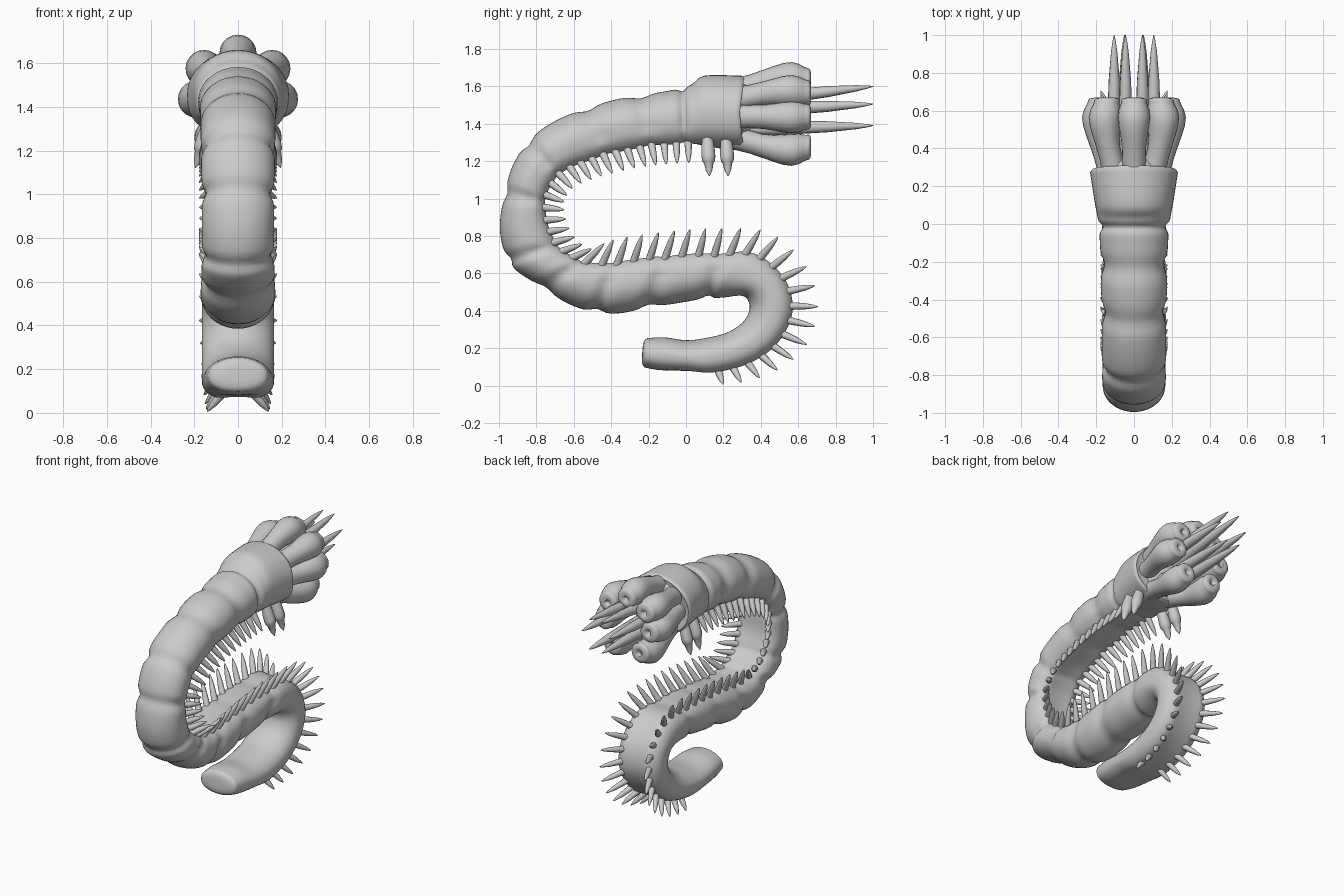
import bpy, bmesh, math
from mathutils import Vector

if "Cube" in bpy.data.objects:
    bpy.data.objects.remove(bpy.data.objects["Cube"])

# Body stations from tail to head: back (y, z), belly (y, z), half width
STATIONS = [
    (-.215, .25, -.225, .10, .13), (-.12, .255, -.14, .08, .145), (0, .24, 0, .07, .155),
    (.1, .25, .16, .06, .16), (.22, .28, .36, .115, .16), (.31, .34, .51, .23, .16),
    (.345, .42, .585, .40, .16), (.31, .48, .54, .58, .16), (.2, .475, .38, .72, .16),
    (.08, .465, .15, .725, .16), (-.2, .42, -.1, .715, .165), (-.4, .39, -.3, .69, .165),
    (-.6, .43, -.47, .67, .165), (-.82, .56, -.57, .69, .163), (-.94, .66, -.66, .75, .16),
    (-.99, .83, -.72, .86, .16), (-.965, 1.03, -.735, .98, .16), (-.91, 1.2, -.71, 1.06, .163),
    (-.79, 1.35, -.63, 1.14, .165), (-.6, 1.455, -.47, 1.2, .165), (-.35, 1.53, -.26, 1.25, .17),
    (-.1, 1.57, -.08, 1.27, .175), (.02, 1.6, .03, 1.275, .185), (.1, 1.65, .12, 1.275, .2),
    (.285, 1.65, .285, 1.265, .225)]
GROOVES = [8.8, 10, 11.4, 12.7, 14.1, 16, 17.6, 19.3, 20.4, 21.6]
LAST = len(STATIONS) - 1


def sample(t):
    """Smooth interpolation of the stations."""
    i = min(int(t), LAST - 1)
    f = t - i
    p = [STATIONS[max(0, min(LAST, i + k))] for k in (-1, 0, 1, 2)]
    v = [b + .5 * f * (c - a + f * (2*a - 5*b + 4*c - d + f * (3*(b - c) + d - a)))
         for a, b, c, d in zip(*p)]
    return Vector((0, v[0], v[1])), Vector((0, v[2], v[3])), v[4]


def loft(name, rings):
    """Skin closed rings of points, closing both ends with a fan."""
    bm = bmesh.new()
    rows = [[bm.verts.new(p) for p in r] for r in rings]
    n = len(rows[0])
    for a, b in zip(rows, rows[1:]):
        for j in range(n):
            bm.faces.new((a[j], a[(j+1) % n], b[(j+1) % n], b[j]))
    for row in (rows[0], rows[-1]):
        c = bm.verts.new(sum((v.co for v in row), Vector()) / n)
        for j in range(n):
            bm.faces.new((row[j], row[(j+1) % n], c))
    bmesh.ops.recalc_face_normals(bm, faces=bm.faces)
    me = bpy.data.meshes.new(name)
    bm.to_mesh(me)
    bm.free()
    ob = bpy.data.objects.new(name, me)
    bpy.context.collection.objects.link(ob)
    bpy.context.view_layer.objects.active = ob
    bpy.ops.object.select_all(action='DESELECT')
    ob.select_set(True)
    bpy.ops.object.shade_smooth_by_angle(angle=math.radians(60))
    return ob


def tube(name, pts, radii, sides=12):
    """Round tube along points with a radius at each."""
    axis = (pts[-1] - pts[0]).normalized()
    a = axis.orthogonal().normalized()
    b = axis.cross(a)
    angs = [2 * math.pi * j / sides for j in range(sides)]
    return loft(name, [[p + r * (a * math.cos(q) + b * math.sin(q)) for q in angs]
                       for p, r in zip(pts, radii)])


def spine(name, base, tip, r):
    fr = (-.2, 0, .3, .6, .85, .95, 1)
    tube(name, [base.lerp(tip, f) for f in fr],
         [r * k for k in (1.3, 1.05, .95, .78, .45, .22, .05)], 10)


def body_ring(t, scale=1, shift=0):
    back, belly, w = sample(t)
    c, up = (back + belly) / 2, (belly - back).normalized()
    h = (belly - back).length / 2
    pinch = sum(math.exp(-((t - g) / .2) ** 2) for g in GROOVES)
    ring = []
    for j in range(40):
        q = 2 * math.pi * j / 40
        s, x = math.sin(q), math.cos(q)
        v = s
        if s > 0:   # flatter belly with a sunken channel
            v = s ** .75
            v -= .2 * max(0, 1 - (x / .6) ** 2) * min(1, max(0, (23.5 - t) / 2), t / 3)
        k = scale * (1.035 - pinch * (.13 if s <= .3 else .06))
        # rim of the collar bows forward at the top and bottom
        bow = .022 * max(0, t - LAST + 1) * (abs(s) - .5)
        ring.append(c + Vector((x * w * k, shift + bow, 0)) + up * v * h * k)
    return ring


# Segmented body, with rounded tail end and recessed collar
rings = [body_ring(0, .35, -.014), body_ring(0, .7, -.012), body_ring(0, .9, -.004)]
rings += [body_ring(i / 8) for i in range(1, LAST * 8 + 1)]
rings += [body_ring(LAST, .95, .014), body_ring(LAST, .85, .008), body_ring(LAST, .5, .03)]
loft("segmented_body", rings)

# Paired belly spines, evenly spaced along the belly, splayed outward
t, travelled, prev, count = 3.1, 1, sample(3.1)[1], 0
while t < 22.1:
    back, belly, w = sample(t)
    travelled += (belly - prev).length
    prev = belly
    gap = .062 if t > 13 else .083
    if travelled >= gap:
        travelled = 0
        count += 1
        d = (belly - back).normalized()
        size = .06 + .06 * min(1, (t - 3.1) / 2)
        if t > 12.5:
            size = .085
        x = .07 + .035 * min(1, (t - 3.1) / 3)
        for s in (-1, 1):
            base = belly + Vector((s * x, 0, 0)) - d * .03
            tip = base + d * (size + .03) + Vector((s * .072, 0, 0))
            spine(f"belly_spine_{count}", base, tip, .02)
    t += .02

# Two pairs of stout front legs
for y in (.12, .22):
    for s in (-1, 1):
        a, b = Vector((s * .13, y - .005, 1.33)), Vector((s * .195, y + .005, 1.12))
        tube("front_leg", [a.lerp(b, f) for f in (0, .3, .5, .62, .66, .85, 1)],
             (.03, .036, .038, .034, .026, .018, .002))

# Head core behind the stalks
tube("head_core", [Vector((0, y, 1.46)) for y in (.2, .28, .32, .35, .37, .38)],
     (.175, .175, .16, .12, .07, .02), 24)

# Ring of seven bulb-ended stalks with dimpled suckers
PROFILE = [(.24, .066), (.34, .062), (.41, .064), (.47, .072), (.52, .081), (.565, .085),
           (.605, .081), (.63, .071), (.645, .068), (.655, .068), (.664, .06), (.669, .04),
           (.666, .02), (.645, .01)]
angs = [2 * math.pi * j / 20 for j in range(20)]
for cx, cz in ((0, .195), (.155, .125), (-.155, .125), (.19, -.015), (-.19, -.015),
               (.115, -.19), (-.115, -.19)):
    rings = []
    for y, r in PROFILE:
        f = .62 + .38 * math.sin(min(1, max(0, (y - .26) / .3)) * math.pi / 2)
        f -= .9 * max(0, y - .57)
        rings.append([Vector((cx * f + r * math.cos(q), y, 1.45 + cz * f + r * math.sin(q)))
                      for q in angs])
    loft("sucker_stalk", rings)

# Six long mouth spikes
for x, z0, z1 in ((.045, 1.53, 1.6), (.105, 1.475, 1.505), (.05, 1.375, 1.39)):
    for s in (-1, 1):
        spine("mouth_spike", Vector((s * x, .4, z0)), Vector((s * x, 1, z1)), .038)
